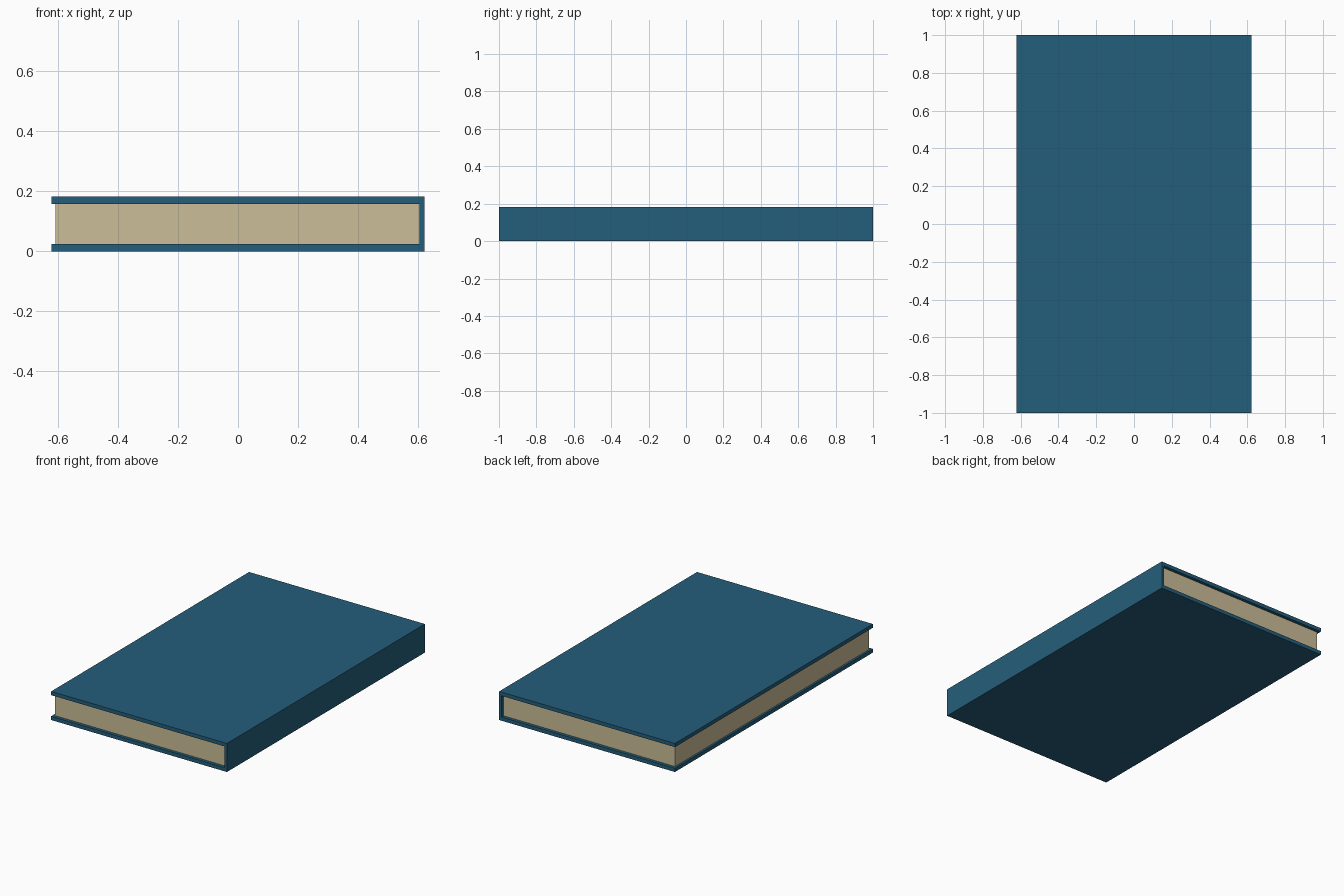
import bpy, bmesh

if "Cube" in bpy.data.objects:
    bpy.data.objects.remove(bpy.data.objects["Cube"])

W, D, H = 0.622, 1.0, 0.183      # half width, half depth, height
BOARD, SPINE = 0.024, 0.017      # cover and spine thickness


def material(name, rgb):
    m = bpy.data.materials.new(name)
    m.diffuse_color = (*rgb, 1)
    m.use_nodes = True
    m.node_tree.nodes["Principled BSDF"].inputs["Base Color"].default_value = m.diffuse_color
    return m


def extrude_profile(name, profile, y0, y1, mat):
    """Extrude an x/z outline along y."""
    bm = bmesh.new()
    face = bm.faces.new([bm.verts.new((x, y0, z)) for x, z in profile])
    ext = bmesh.ops.extrude_face_region(bm, geom=[face])
    verts = [g for g in ext["geom"] if isinstance(g, bmesh.types.BMVert)]
    bmesh.ops.translate(bm, verts=verts, vec=(0, y1 - y0, 0))
    bmesh.ops.recalc_face_normals(bm, faces=bm.faces)
    mesh = bpy.data.meshes.new(name)
    bm.to_mesh(mesh)
    bm.free()
    mesh.materials.append(mat)
    obj = bpy.data.objects.new(name, mesh)
    bpy.context.collection.objects.link(obj)
    return obj


blue = material("cover blue", (0.0176, 0.112, 0.197))
cream = material("paper cream", (0.597, 0.508, 0.309))

# Cover: two boards joined by the spine on +x, as one C-shaped profile
inner = W - SPINE
extrude_profile("cover", [(-W, 0), (W, 0), (W, H), (-W, H), (-W, H - BOARD),
                          (inner, H - BOARD), (inner, BOARD), (-W, BOARD)],
                -D, D, blue)

# Page block: set back slightly from the open edges
extrude_profile("pages", [(-W + 0.013, BOARD), (inner, BOARD),
                          (inner, H - BOARD), (-W + 0.013, H - BOARD)],
                -D + 0.02, D - 0.02, cream)
